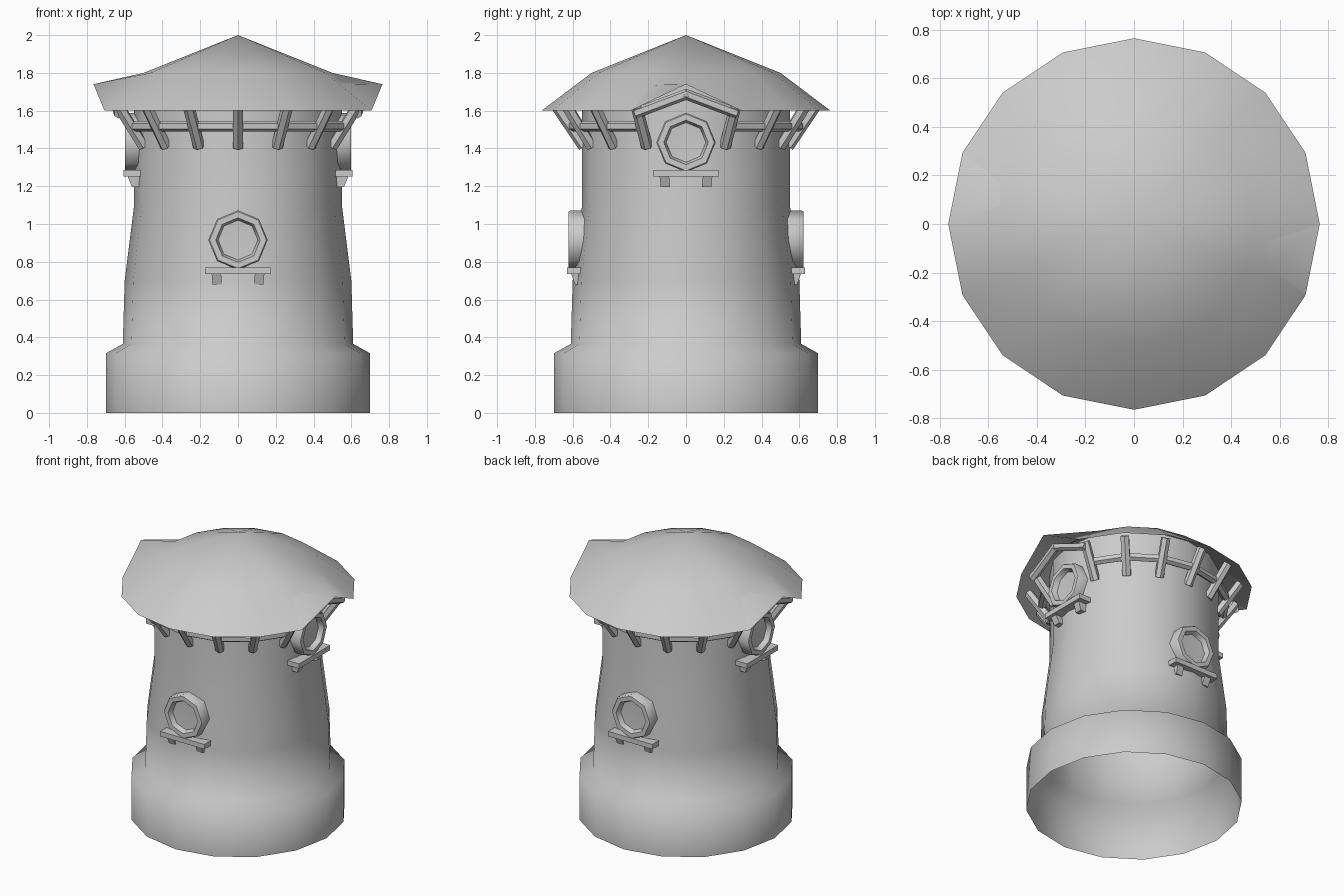
import bpy, bmesh
from math import sin, cos, pi, radians
from mathutils import Vector, Matrix

if "Cube" in bpy.data.objects:
    bpy.data.objects.remove(bpy.data.objects["Cube"])

N = 16


def finish(name, bm, angle=50):
    me = bpy.data.meshes.new(name)
    bm.to_mesh(me)
    bm.free()
    ob = bpy.data.objects.new(name, me)
    bpy.context.collection.objects.link(ob)
    bpy.ops.object.select_all(action='DESELECT')
    ob.select_set(True)
    bpy.context.view_layer.objects.active = ob
    bpy.ops.object.shade_smooth_by_angle(angle=radians(angle))
    return ob


def polar(r, k, z):
    return (r * cos(2 * pi * k / N), r * sin(2 * pi * k / N), z)


def upright(r, z, i):
    return polar(r, i, z)


def lathe(bm, profile, n, place=upright):
    """Revolve (r, z) points; r = 0 becomes a pole."""
    rings = []
    for r, z in profile:
        if r == 0:
            rings.append([bm.verts.new(place(0, z, 0))] * n)
        else:
            rings.append([bm.verts.new(place(r, z, i)) for i in range(n)])
    for a, b in zip(rings, rings[1:]):
        for i in range(n):
            j = (i + 1) % n
            quad = list(dict.fromkeys([a[i], a[j], b[j], b[i]]))
            bm.faces.new(quad)
    return rings


def pole(bm, p, q, r, sides=6):
    p, q = Vector(p), Vector(q)
    d = q - p
    m = Matrix.Translation((p + q) / 2) @ d.to_track_quat('Z', 'Y').to_matrix().to_4x4()
    bmesh.ops.create_cone(bm, cap_ends=True, segments=sides, radius1=r, radius2=r,
                          depth=d.length, matrix=m)


def box(bm, lo, hi):
    lo, hi = Vector(lo), Vector(hi)
    m = Matrix.Translation((lo + hi) / 2) @ Matrix.Diagonal((*(hi - lo), 1))
    return bmesh.ops.create_cube(bm, size=1, matrix=m)['verts']


# Tower wall with its base, open underneath
bm = bmesh.new()
lathe(bm, [(0.70, 0), (0.70, 0.315), (0.61, 0.365), (0.60, 0.70),
           (0.55, 1.10), (0.55, 1.74)], N)
finish("tower_wall", bm, 62)

# Roof shell, its rim lifted into a small gable at either side
bm = bmesh.new()
rings = lathe(bm, [(0.545, 1.735), (0.765, 1.60), (0.50, 1.80), (0, 2.0)], N)
for i in (0, N // 2):
    rings[1][i].co.z = 1.74
    rings[0][i].co.z = 1.76
finish("roof", bm, 60)

# Slanted braces under the eaves
bm = bmesh.new()
for k in range(N):
    if k % 8:
        pole(bm, polar(0.54, k, 1.41), polar(0.685, k, 1.625), 0.031)
finish("eave_braces", bm, 35)

# Rails linking the braces, leaving the gables free
bm = bmesh.new()
for k in range(N):
    if k % 8 and (k + 1) % 8:
        pole(bm, polar(0.60, k, 1.517), polar(0.60, k + 1, 1.517), 0.028)
finish("eave_rails", bm, 35)

# Gable beams over the side windows
bm = bmesh.new()
for s in (-1, 1):
    for t in (-1, 1):
        pole(bm, (s * 0.63, t * 0.27, 1.585), (s * 0.665, -t * 0.01, 1.69), 0.028)
finish("gable_beams", bm, 35)


def window(side, turn, wall, front, zc):
    """Octagonal window facing -y, turned about z; wall and front are depths."""
    rot = Matrix.Rotation(turn, 4, 'Z')

    def place(r, d, i):
        a = pi / 2 + i * pi / 4
        return (r * cos(a), -d, zc + r * sin(a))

    # Frame and recessed pane
    bm = bmesh.new()
    lathe(bm, [(0.155, wall - 0.05), (0.157, front - 0.01), (0.15, front),
               (0.118, front), (0.105, wall + 0.012), (0, wall + 0.008)], 8, place)
    bm.transform(rot)
    bmesh.ops.recalc_face_normals(bm, faces=bm.faces)
    finish(side + "_window", bm, 50)

    # Sill with two tapered brackets
    bm = bmesh.new()
    box(bm, (-0.175, -front - 0.008, zc - 0.18), (0.175, -wall + 0.04, zc - 0.145))
    for s in (-1, 1):
        vs = box(bm, (s * 0.115 - 0.025, -front + 0.012, zc - 0.235),
                 (s * 0.115 + 0.025, -wall + 0.05, zc - 0.175))
        for v in vs:
            if v.co.z < zc - 0.2:
                v.co.x -= s * 0.006
                if v.co.y < -wall:
                    v.co.y = -wall - 0.012
    bm.transform(rot)
    finish(side + "_sill", bm, 30)


window("front", 0, 0.575, 0.622, 0.915)
window("back", pi, 0.575, 0.622, 0.915)
window("right", pi / 2, 0.55, 0.598, 1.432)
window("left", -pi / 2, 0.55, 0.598, 1.432)
